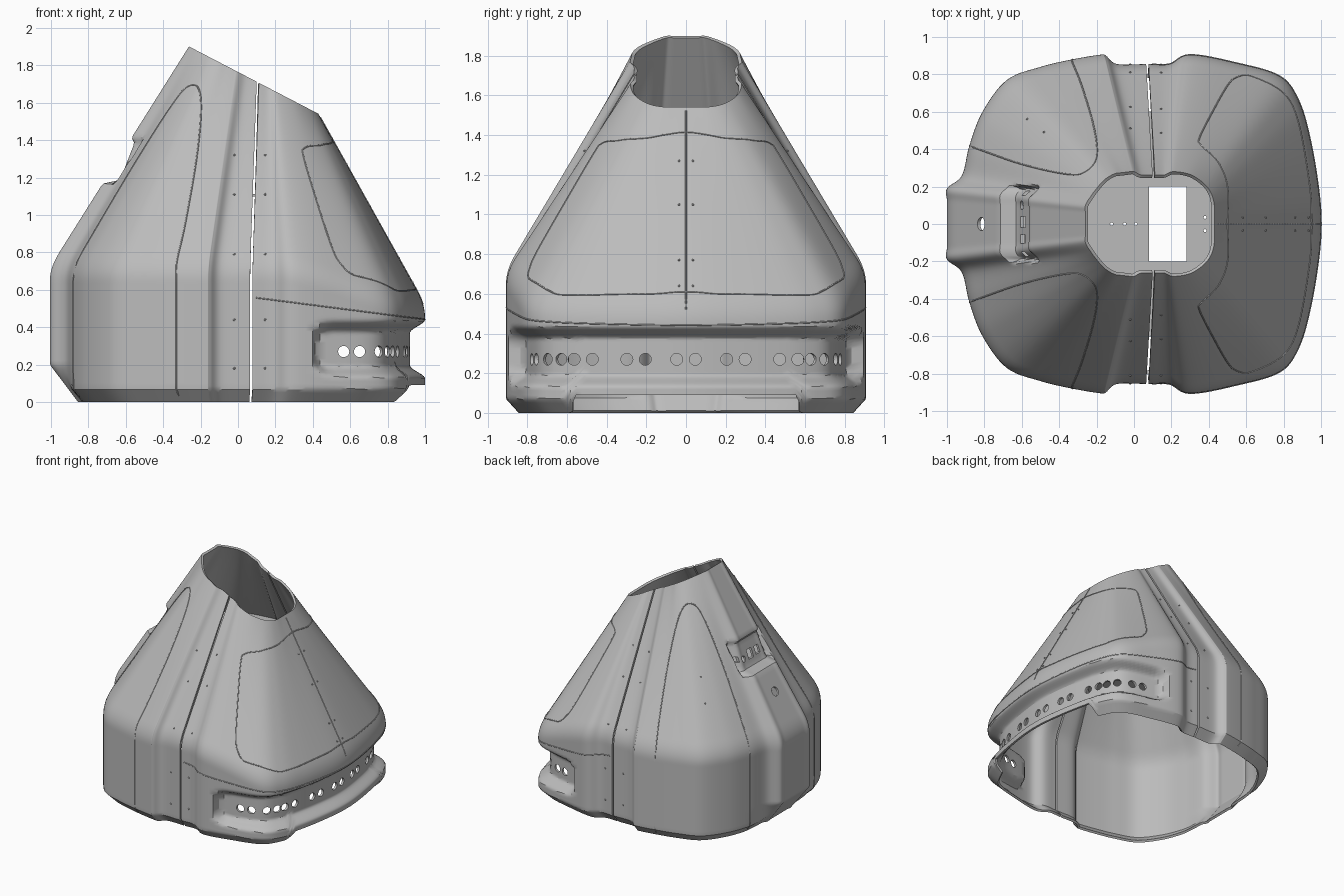
import bpy, bmesh, math
from mathutils import Vector, Matrix
from mathutils.bvhtree import BVHTree

if "Cube" in bpy.data.objects:
    bpy.data.objects.remove(bpy.data.objects["Cube"])

GREY = bpy.data.materials.new("shell grey")
GREY.use_nodes = True
GREY.diffuse_color = (.5, .5, .5, 1)
GREY.node_tree.nodes["Principled BSDF"].inputs["Base Color"].default_value = (.5, .5, .5, 1)

# Half outlines: base x, base y, rim x, rim y
FRONT = [(-1, 0, -.26, 0), (-1, .12, -.26, .06), (-1, .19, -.26, .1), (-.92, .26, -.23, .15),
         (-.88, .42, -.2, .19), (-.81, .6, -.17, .225), (-.68, .77, -.14, .25), (-.5, .84, -.1, .27),
         (-.33, .88, -.06, .275), (-.18, .905, -.02, .28), (-.15, .9, 0, .28),
         (-.09, .855, .04, .262), (.065, .855, .1, .262)]
REAR = [(1, 0, .43, 0), (.985, .2, .43, .05), (.94, .46, .428, .11), (.88, .66, .41, .17),
        (.78, .79, .37, .22), (.55, .86, .3, .265), (.3, .905, .21, .28),
        (.19, .855, .16, .262), (.078, .855, .112, .262)]


def smooth(a, b, v):
    t = min(1, max(0, (v - a) / (b - a)))
    return t * t * (3 - 2 * t)


def curve_through(pts, steps, before=None):
    """Smooth curve through the points."""
    pts = [Vector(p) for p in pts]
    ext = [before or pts[0] * 2 - pts[1]] + pts + [pts[-1] * 2 - pts[-2]]
    out = []
    for a, b, c, d in zip(ext, ext[1:], ext[2:], ext[3:]):
        for k in range(steps):
            t = k / steps
            out.append(b + (c - a) * (t / 2) + (a - b * 2.5 + c * 2 - d / 2) * t ** 2
                       + (b * 1.5 - a / 2 - c * 1.5 + d / 2) * t ** 3)
    return out + [pts[-1]]


def flip(p):
    return Vector((p[0], -p[1], p[2], -p[3]))


def outline(half, steps):
    out = curve_through(half, steps, flip(half[1]))
    return [flip(p) for p in out[:0:-1]] + out


def ends(c):
    """Shoulder and rim points of one outline column."""
    zk = .72 - .2 * smooth(.2, 1, c[0])
    return Vector((c[0], c[1], zk)), Vector((c[2], c[3], 1.9 - .52 * (c[2] + .26)))


def shape(p, bx):
    """Bottom chamfer, light channel and latch recess."""
    x, y, z = p
    w = smooth(-.87, -1, bx)
    k = w * .15 * max(0, 1 - z / .2) + (1 - w) * .07 * max(0, 1 - z / .07)
    if bx > .4:
        r = .12
        qx, qz = bx - .39, .157 - abs(z - .283)
        d = r - math.hypot(r - qx, r - qz) if qx < r and qz < r else min(qx, qz)
        k += .08 * smooth(0, .07, d)
    x, y = x * (1 - k), y * (1 - k)
    if x < -.4 and z > 1:
        depth = .085 - .24 * (z - 1.17)
        x += depth * smooth(.21, .185, abs(y)) * smooth(1.165, 1.19, z) * smooth(1.42, 1.38, z)
    return Vector((x, y, z))


def column(c, low=38, high=60):
    foot, rim = ends(c)
    z0 = .09 * smooth(.62, .55, abs(c[1])) if c[0] > 0 else 0
    bend = foot - Vector((0, 0, .07))
    start = foot.lerp(rim, .07)
    pts = [Vector((c[0], c[1], z0 + (bend.z - z0) * i / low)) for i in range(low)]
    pts += [bend.lerp(foot, t / 6).lerp(foot.lerp(start, t / 6), t / 6) for t in range(6)]
    pts += [start.lerp(rim, i / high) for i in range(high + 1)]
    return [shape(p, c[0]) for p in pts]


def new_object(name, bm):
    me = bpy.data.meshes.new(name)
    bm.to_mesh(me)
    bm.free()
    me.materials.append(GREY)
    ob = bpy.data.objects.new(name, me)
    bpy.context.collection.objects.link(ob)
    return ob


def loft(name, half, outward):
    bm = bmesh.new()
    cols = [[bm.verts.new(p) for p in column(c)] for c in outline(half, 7)]
    for a, b in zip(cols, cols[1:]):
        for i in range(len(a) - 1):
            bm.faces.new((a[i], b[i], b[i + 1], a[i + 1])[::outward])
    bm.normal_update()
    tree = BVHTree.FromBMesh(bm)
    ob = new_object(name, bm)
    mod = ob.modifiers.new("thickness", "SOLIDIFY")
    mod.thickness, mod.offset = .018, -1
    return ob, tree


def drill(bm, centre, direction, radius, length, sides=20):
    rot = Vector(direction).to_track_quat("Z", "Y").to_matrix().to_4x4()
    bmesh.ops.create_cone(bm, cap_ends=True, segments=sides, radius1=radius, radius2=radius,
                          depth=length, matrix=Matrix.Translation(centre) @ rot)


def block(bm, centre, size):
    bmesh.ops.create_cube(bm, size=1, matrix=Matrix.Translation(centre) @ Matrix.Diagonal((*size, 1)))


def baked(ob):
    dg = bpy.context.evaluated_depsgraph_get()
    dg.update()
    return bpy.data.meshes.new_from_object(ob.evaluated_get(dg))


def finish(ob, cutter_bm):
    """Cut the openings with the first solver that keeps the part whole, then shade."""
    cutter = new_object("cutter", cutter_bm)
    cutter.hide_render = True
    solid = baked(ob)
    area = sum(f.area for f in solid.polygons)
    mod = ob.modifiers.new("openings", "BOOLEAN")
    mod.object = cutter
    result = solid
    for solver in ("EXACT", "MANIFOLD", "FLOAT"):
        mod.solver = solver
        me = baked(ob)
        if .85 * area < sum(f.area for f in me.polygons) < 1.05 * area and len(me.polygons) != len(solid.polygons):
            result = me
            break
    ob.modifiers.clear()
    ob.data = result
    bpy.data.objects.remove(cutter)
    bpy.ops.object.select_all(action="DESELECT")
    ob.select_set(True)
    bpy.context.view_layer.objects.active = ob
    bpy.ops.object.shade_smooth_by_angle(angle=math.radians(32))


front, front_tree = loft("front_shell", FRONT, -1)
rear, rear_tree = loft("rear_shell", REAR, 1)

# Latch openings in the front shell
bm = bmesh.new()
for y, w, h in ((.165, .025, .04), (.01, .06, .07), (-.08, .05, .06), (-.16, .025, .04)):
    block(bm, (-.62, y, 1.27), (.3, w, h))
drill(bm, (-.62, .1, 1.27), (1, 0, -.6), .024, .3)
drill(bm, (-.85, 0, 1.03), (1, 0, -.6), .036, .3)
finish(front, bm)

# Paired lamp holes along the rear channel
bm = bmesh.new()
for s in (-1, 1):
    for y in (.047, .205, .298, .472, .564):
        drill(bm, (.92, s * y, .27), (1, 0, 0), .03, .3)
    for x in (.565, .65):
        drill(bm, (x, s * .8, .27), (0, 1, 0), .03, .2)
    for x, y in ((.775, .715), (.825, .65)):
        drill(bm, (x, s * y, .27), (.75, s * .6, 0), .03, .12)
finish(rear, bm)

# Inner deck with its rectangular opening
bm = bmesh.new()
ring = []
for c in outline(FRONT, 2) + outline(REAR, 2)[::-1]:
    foot, rim = ends(c)
    p = foot.lerp(rim, (1.1 - foot.z) / (rim.z - foot.z))
    ring.append(bm.verts.new((p.x * .96, p.y * .96, 1.1)))
base = bm.faces.new(ring)
top = bmesh.ops.extrude_face_region(bm, geom=[base])["geom"]
bmesh.ops.translate(bm, verts=[g for g in top if isinstance(g, bmesh.types.BMVert)], vec=(0, 0, .012))
bmesh.ops.recalc_face_normals(bm, faces=bm.faces[:])
deck = new_object("inner_deck", bm)
bm = bmesh.new()
block(bm, (.18, 0, 1.1), (.2, .4, .2))
for x, y in ((-.12, 0), (-.05, 0), (.01, 0), (.38, .035), (.38, -.035)):
    drill(bm, (x, y, 1.1), (0, 0, 1), .008, .2, 10)
finish(deck, bm)


def cast(tree, origin, direction):
    return tree.ray_cast(Vector(origin), Vector(direction).normalized())[0]


def above(tree, x, y):
    return cast(tree, (x, y, 3), (0, 0, -1))


def around(tree, x, y, z):
    return cast(tree, (x * 2, y * 2, z), (-x, -y, 0))


def seam(name, points):
    points = [p for p in points if p]
    cu = bpy.data.curves.new(name, "CURVE")
    cu.dimensions, cu.bevel_depth, cu.bevel_resolution = "3D", .004, 1
    sp = cu.splines.new("POLY")
    sp.points.add(len(points) - 1)
    for q, p in zip(sp.points, points):
        q.co = (*p, 1)
    cu.materials.append(GREY)
    bpy.context.collection.objects.link(bpy.data.objects.new(name, cu))


# Panel seams
ARCH = [(-.33, .865), (-.28, .74), (-.215, .52), (-.2, .36), (-.26, .28), (-.36, .267), (-.6, .32), (-.86, .41)]
HOOD = [(.5, 0), (.5, .2), (.45, .33), (.36, .42), (.35, .46), (.42, .6), (.5, .74), (.55, .785),
        (.63, .79), (.8, .7), (.88, .54), (.94, .2), (.95, 0)]
for side, s in (("left", 1), ("right", -1)):
    arch = [above(front_tree, x, s * y) for x, y in curve_through(ARCH, 8)]
    start = [around(front_tree, -.33, s * .88, .7 * i / 20) for i in range(1, 20)]
    stop = [around(front_tree, -.88, s * .42, .7 * i / 20) for i in range(19, 0, -1)]
    seam(side + "_arch_seam", start + arch + stop)
    seam(side + "_hood_panel_seam", [above(rear_tree, x, s * y) for x, y in curve_through(HOOD, 8)])
seam("bumper_seam", [around(rear_tree, c[0], c[1], .57 - .128 * c[0]) for c in outline(REAR, 6)])
seam("hood_centre_seam", [above(rear_tree, .44 + .55 * i / 40, 0) for i in range(41)])

# Small fasteners
bm = bmesh.new()
spots = []
for s in (-1, 1):
    for z in (1.32, 1.11, .79, .44, .18):
        spots += [cast(t, (x, 3 * s, z), (0, -s, 0)) for t, x in ((front_tree, -.02), (rear_tree, .145))]
    spots += [cast(rear_tree, (3, s * .035, z), (-1, 0, 0)) for z in (1.27, 1.05, .77, .64)]
spots += [above(front_tree, -.57, .56), above(front_tree, -.48, .49)]
for p in spots:
    if p:
        bmesh.ops.create_icosphere(bm, subdivisions=1, radius=.007, matrix=Matrix.Translation(p))
new_object("fasteners", bm)
